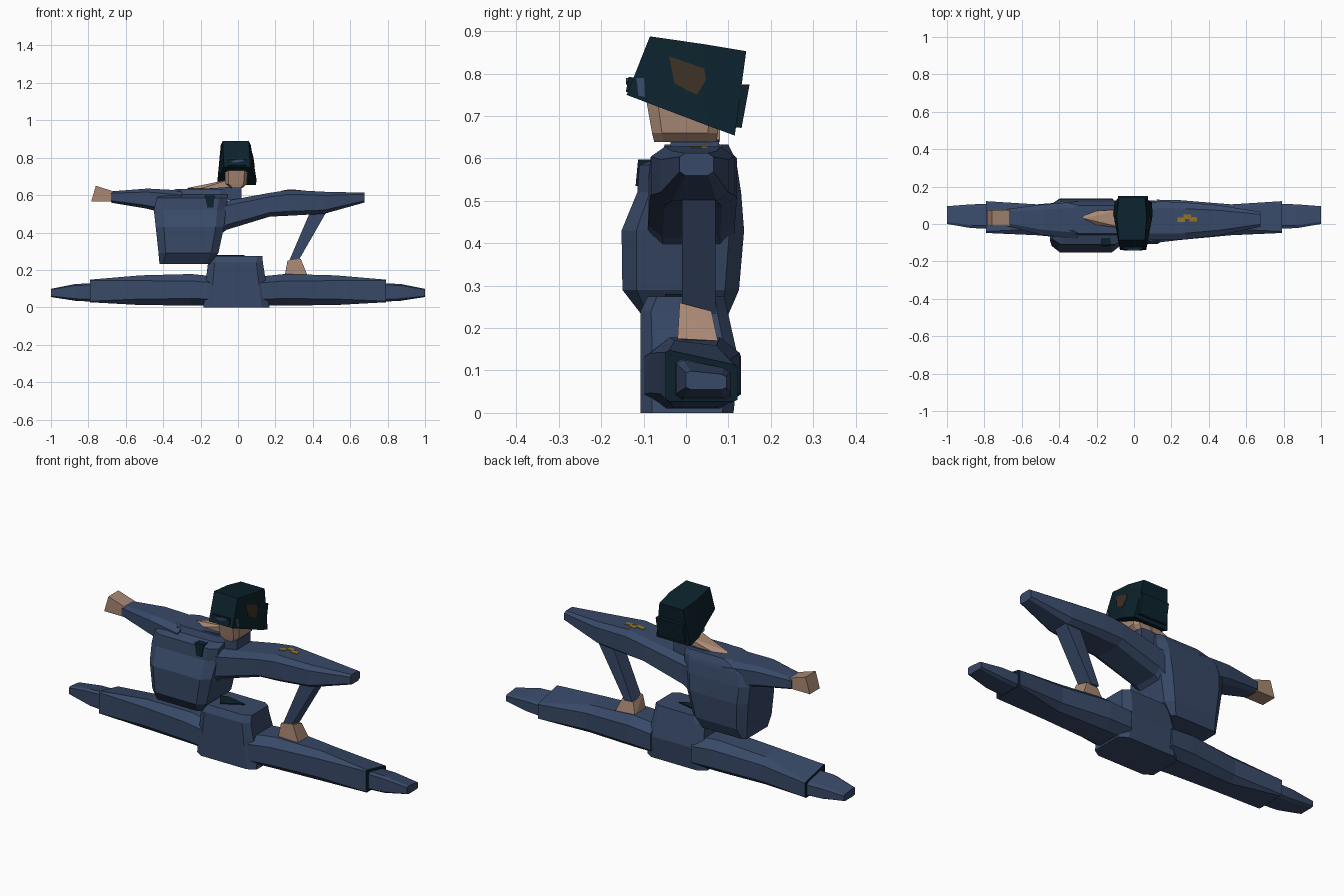
import bpy, bmesh
from mathutils import Vector
from mathutils.bvhtree import BVHTree


def material(name, rgb):
    m = bpy.data.materials.new(name)
    m.diffuse_color = (*rgb, 1)
    return m


BLUE = material("uniform blue", (0.039, 0.066, 0.136))
DARK = material("dark teal", (0.0035, 0.0155, 0.0245))
SKIN = material("skin", (0.40, 0.25, 0.175))
BROWN = material("brown", (0.045, 0.028, 0.017))
GOLD = material("gold", (0.30, 0.17, 0.02))


def finish(name, bm, *mats):
    bmesh.ops.recalc_face_normals(bm, faces=bm.faces)
    me = bpy.data.meshes.new(name)
    bm.to_mesh(me)
    bm.free()
    for m in mats:
        me.materials.append(m)
    ob = bpy.data.objects.new(name, me)
    bpy.context.collection.objects.link(ob)
    return ob


def loft(name, axis, sections, mat, c=0.25, end_mat=None, flip=1):
    """Chamfered sections (t, a0, a1, b0, b1[, chamfer, tilt]) along x (a=z, b=y) or z (a=x, b=y)."""
    bm = bmesh.new()
    rings = []
    for t, a0, a1, b0, b1, *extra in sections:
        k, tilt = extra if extra else (c, 0)
        ca, cb = k * (a1 - a0), k * (b1 - b0)
        pts = [(a0 + ca, b0), (a1 - ca, b0), (a1, b0 + cb), (a1, b1 - cb),
               (a1 - ca, b1), (a0 + ca, b1), (a0, b1 - cb), (a0, b0 + cb)]
        # tilt lowers the upper edge towards the back
        pts = [(a - tilt * (a - a0) / (a1 - a0) * (b - b0) / (b1 - b0), b) for a, b in pts]
        rings.append([bm.verts.new((t * flip, b, a) if axis == "x" else (a, b, t)) for a, b in pts])
    for r, s in zip(rings, rings[1:]):
        for i in range(8):
            j = (i + 1) % 8
            bm.faces.new((r[i], r[j], s[j], s[i]))
    bm.faces.new(rings[0])
    bm.faces.new(rings[-1]).material_index = 1 if end_mat else 0
    return finish(name, bm, mat, *([end_mat] if end_mat else []))


def hull(name, points, mat):
    bm = bmesh.new()
    vs = [bm.verts.new(p) for p in points]
    out = bmesh.ops.convex_hull(bm, input=vs)
    bmesh.ops.delete(bm, geom=[v for v in bm.verts if not v.link_faces], context="VERTS")
    bmesh.ops.dissolve_limit(bm, angle_limit=0.02, verts=bm.verts, edges=bm.edges)
    return finish(name, bm, mat)


# Legs in a full split, with dark trouser cuffs and shoes
for side, s in (("left", -1), ("right", 1)):
    loft(side + "_leg", "x", [(0.12, 0.01, 0.165, -0.10, 0.13), (0.25, 0.01, 0.178, -0.085, 0.127),
                              (0.52, 0.012, 0.175, -0.06, 0.105, 0.2, 0.02),
                              (0.79, 0.027, 0.15, -0.048, 0.122, 0.05, 0.038)],
         BLUE, 0.22, DARK, s)
    loft(side + "_shoe", "x", [(0.77, 0.03, 0.132, -0.025, 0.108, 0.12, 0.03),
                               (0.87, 0.035, 0.128, -0.022, 0.105, 0.12, 0.025),
                               (1.0, 0.055, 0.10, 0.0, 0.095, 0.12, 0.01)], BLUE, 0.15, None, s)

# Hips, with a small dark belt patch lying on the top
loft("hips", "z", [(0, -0.185, 0.168, -0.107, 0.112), (0.12, -0.175, 0.152, -0.107, 0.125),
                   (0.24, -0.16, 0.133, -0.107, 0.098), (0.275, -0.14, 0.13, -0.09, 0.09)],
     BLUE, 0.12)
hull("belt_patch", [(x, y, z) for z in (0.272, 0.28) for x, y in
                    ((-0.12, 0.02), (-0.08, 0.035), (0.035, 0.01), (-0.07, -0.05))], DARK)

# Torso shifted towards the left
loft("torso", "z", [(0.232, -0.42, -0.15, -0.105, 0.10, 0.07, 0), (0.29, -0.425, -0.105, -0.15, 0.125),
                    (0.43, -0.44, -0.075, -0.152, 0.137), (0.52, -0.45, -0.065, -0.115, 0.13),
                    (0.585, -0.435, -0.055, -0.11, 0.12), (0.602, -0.41, -0.055, -0.06, 0.115),
                    (0.633, -0.33, -0.06, -0.05, 0.10)], BLUE, 0.12)
hull("collar", [(x, y, z) for x, z in ((-0.30, 0.625), (-0.03, 0.60), (-0.03, 0.645), (0.02, 0.64), (0.02, 0.56))
                for y in (-0.037, 0.078)], BLUE)

# Left arm and hand
loft("left_arm", "x", [(-0.30, 0.48, 0.625, -0.08, 0.12), (-0.485, 0.527, 0.635, -0.06, 0.105),
                       (-0.68, 0.56, 0.62, -0.012, 0.08)], BLUE, 0.17)
hull("left_hand", [(x, y, z) for x, z in ((-0.66, 0.565), (-0.66, 0.618), (-0.76, 0.65), (-0.785, 0.565))
                   for y in (-0.01, 0.075)], SKIN)

# Right arm, bent forearm and hand
loft("right_arm", "x", [(-0.12, 0.37, 0.57, -0.09, 0.115), (-0.06, 0.415, 0.57, -0.09, 0.115),
                        (0.17, 0.485, 0.612, -0.085, 0.12), (0.275, 0.49, 0.628, -0.083, 0.115),
                        (0.46, 0.50, 0.618, -0.06, 0.10), (0.675, 0.56, 0.613, -0.015, 0.065)],
     BLUE, 0.17)
hull("right_forearm", [(x, y, z) for x, z in ((0.39, 0.52), (0.49, 0.54), (0.27, 0.24), (0.315, 0.235))
                       for y in (-0.01, 0.07)], BLUE)
hull("right_hand", [(0.265, -0.015, 0.25), (0.335, -0.015, 0.26), (0.27, 0.06, 0.235), (0.335, 0.06, 0.24),
                    (0.37, -0.02, 0.175), (0.25, -0.02, 0.167), (0.365, 0.075, 0.17), (0.25, 0.075, 0.17)], SKIN)

# Neck stretched from the torso to the head
hull("neck", [(-0.27, 0.03, 0.638), (-0.27, 0.045, 0.63), (-0.2, -0.005, 0.635), (-0.2, 0.07, 0.635)] +
     [(-0.04, y, z) for y in (-0.025, 0.08) for z in (0.64, 0.685)], SKIN)

# Head
loft("head", "z", [(0.639, -0.04, 0.025, -0.075, 0.072), (0.66, -0.068, 0.047, -0.08, 0.075),
                   (0.75, -0.07, 0.055, -0.096, 0.085)], SKIN, 0.15)

# Helmet: (half width, y, z) stations, lower ring then upper ring
stations = [(0.07, -0.14, 0.75), (0.105, 0.05, 0.678), (0.10, 0.115, 0.654),
            (0.07, -0.085, 0.888), (0.08, 0.04, 0.87), (0.07, 0.142, 0.853)]
helmet = hull("helmet", [(s * w - (0.005 if z < 0.8 else 0.012), y, z)
                         for w, y, z in stations for s in (-1, 1)], DARK)
hull("helmet_rear_rim", [(s * 0.08 - 0.005, y, z) for s in (-1, 1)
                         for y, z in ((0.07, 0.775), (0.15, 0.775), (0.131, 0.672), (0.07, 0.68))], DARK)
hull("helmet_brow", [(x, y, z) for x in (-0.055, 0.045)
                     for y, z in ((-0.135, 0.792), (-0.142, 0.757), (-0.10, 0.75), (-0.10, 0.79))], DARK)

# Helmet markings laid onto its surface
tree = BVHTree.FromPolygons([v.co for v in helmet.data.vertices],
                            [tuple(p.vertices) for p in helmet.data.polygons])


def side_patch(name, outline, mat):
    cy = sum(p[0] for p in outline) / len(outline)
    cz = sum(p[1] for p in outline) / len(outline)
    pts = []
    for i, (y, z) in enumerate(outline):
        y2, z2 = outline[(i + 1) % len(outline)]
        for f in (0, 0.25, 0.5, 0.75):
            for r in (0.5, 1):
                py = cy + r * (y + f * (y2 - y) - cy)
                pz = cz + r * (z + f * (z2 - z) - cz)
                hit = tree.ray_cast(Vector((1, py, pz)), Vector((-1, 0, 0)))[0]
                if hit:
                    pts += [(hit.x + d, py, pz) for d in (-0.004, 0.003)]
    hull(name, pts, mat)


side_patch("helmet_side_patch", ((-0.04, 0.841), (0.043, 0.812), (0.047, 0.785), (0.025, 0.75),
                                 (-0.027, 0.777)), BROWN)
side_patch("helmet_side_badge", ((-0.117, 0.79), (-0.099, 0.79), (-0.097, 0.745), (-0.112, 0.748)), BLUE)
hull("helmet_front_badge", [(x, y, z) for x, z0, z1 in ((-0.035, 0.776, 0.782), (0, 0.774, 0.79), (0.03, 0.782, 0.79))
                            for z in (z0, z1) for y in (-0.141, -0.134)], BLUE)

# Chest radio and gold shoulder marks
hull("chest_radio", [(x, y, z) for x, z, y0 in ((-0.177, 0.598, -0.113), (-0.125, 0.598, -0.113),
                                                (-0.132, 0.535, -0.119), (-0.165, 0.535, -0.119))
                     for y in (y0, -0.075)], DARK)
for x, y in ((0.252, 0.022), (0.285, 0.04), (0.318, 0.025)):
    hull("shoulder_mark", [(px, py, (0.612 + (px - 0.17) * 0.152 if px < 0.275 else 0.628 - (px - 0.275) * 0.054) + d)
                           for px in (x - 0.02, x + 0.02) for py in (y - 0.012, y + 0.012)
                           for d in (-0.005, 0.0025)], GOLD)
